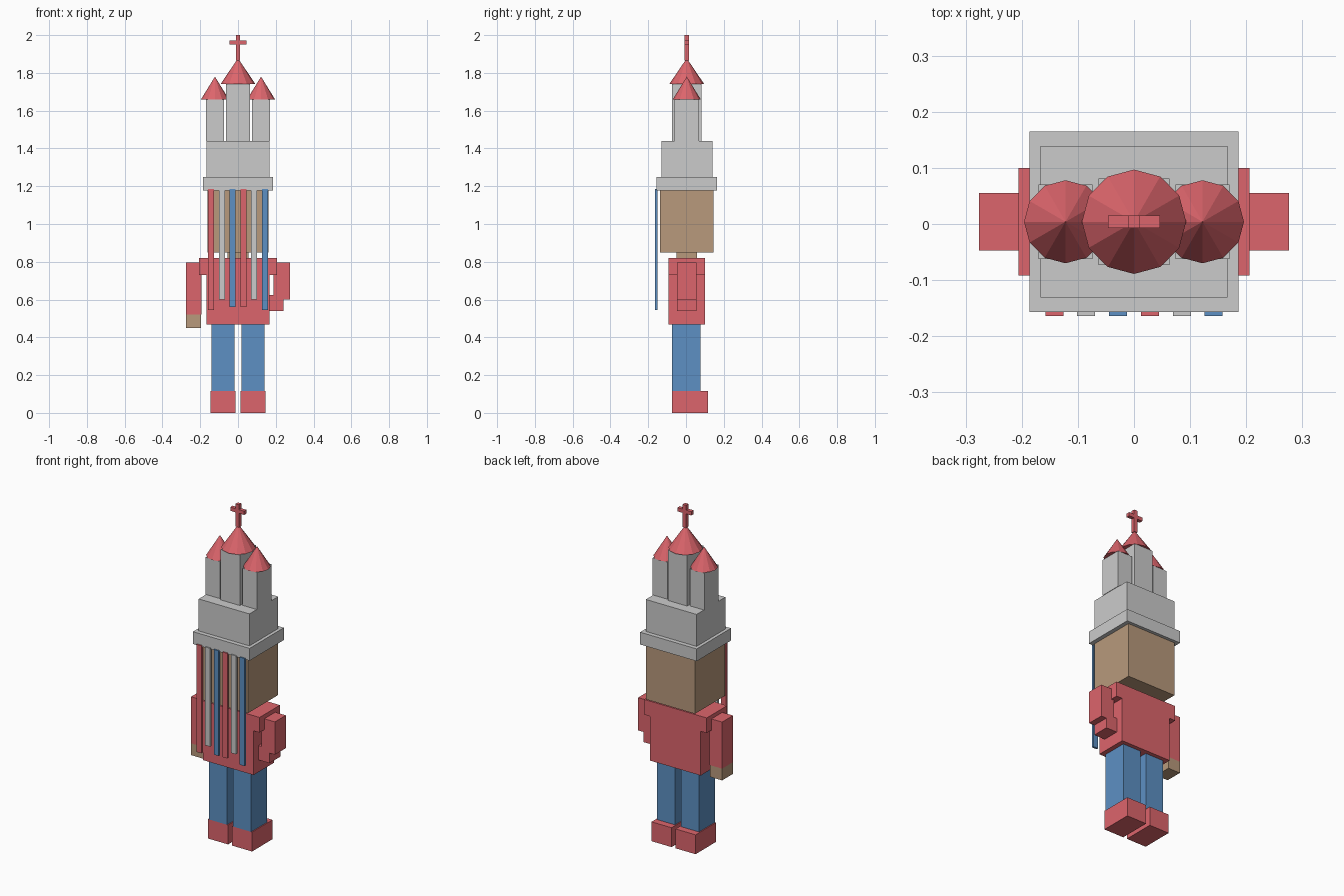
import bpy, bmesh
from mathutils import Matrix, Vector

if "Cube" in bpy.data.objects:
    bpy.data.objects.remove(bpy.data.objects["Cube"])

YC = 0.004  # shared depth centre of body and hat


def material(name, rgb):
    m = bpy.data.materials.new(name)
    m.diffuse_color = (*rgb, 1)
    m.use_nodes = True
    m.node_tree.nodes["Principled BSDF"].inputs["Base Color"].default_value = m.diffuse_color
    return m


RED = material("red", (0.72, 0.13, 0.15))
BLUE = material("blue", (0.11, 0.28, 0.55))
TAN = material("tan", (0.48, 0.32, 0.20))
GREY = None


def finish(name, bm, mat):
    bmesh.ops.recalc_face_normals(bm, faces=bm.faces)
    me = bpy.data.meshes.new(name)
    bm.to_mesh(me)
    bm.free()
    if mat:
        me.materials.append(mat)
    ob = bpy.data.objects.new(name, me)
    bpy.context.collection.objects.link(ob)
    return ob


def box(name, x, y, z, mat=GREY):
    """Box from (min, max) pairs."""
    bm = bmesh.new()
    centre = Vector([(a + b) / 2 for a, b in (x, y, z)])
    size = [b - a for a, b in (x, y, z)]
    bmesh.ops.create_cube(bm, size=1, matrix=Matrix.Translation(centre) @ Matrix.Diagonal((*size, 1)))
    return finish(name, bm, mat)


def slab(name, outline, y, mat=GREY):
    """Front-view outline (x, z) extruded through the depth range y."""
    bm = bmesh.new()
    face = bm.faces.new([bm.verts.new((px, y[0], pz)) for px, pz in outline])
    new = bmesh.ops.extrude_face_region(bm, geom=[face])["geom"]
    bmesh.ops.translate(bm, vec=(0, y[1] - y[0], 0),
                        verts=[v for v in new if isinstance(v, bmesh.types.BMVert)])
    return finish(name, bm, mat)


def cone(name, x, r, z, mat):
    bm = bmesh.new()
    bmesh.ops.create_cone(bm, cap_ends=True, segments=12, radius1=r, radius2=0, depth=z[1] - z[0],
                          matrix=Matrix.Translation((x, YC, sum(z) / 2)))
    return finish(name, bm, mat)


def around(c, half):
    return (c - half, c + half)


# Shoes and trouser legs
for side, s in (("left", -1), ("right", 1)):
    box(f"shoe_{side}", around(s * 0.079, 0.066), (-0.075, 0.117), (0, 0.115), RED)
    box(f"leg_{side}", around(s * 0.079, 0.060), (-0.075, 0.076), (0.115, 0.467), BLUE)

# Jacket with overhanging shoulders
half = [(0.167, 0.467), (0.167, 0.73), (0.206, 0.73), (0.206, 0.82)]
slab("jacket", half + [(-x, z) for x, z in reversed(half)], around(YC, 0.096), RED)

# Straight arm with hand, and bent arm reaching into the jacket
ARM_Y = around(YC, 0.051)
box("straight_sleeve", (-0.276, -0.192), ARM_Y, (0.52, 0.797), RED)
box("hand", (-0.276, -0.196), ARM_Y, (0.45, 0.52), TAN)
slab("bent_sleeve", [(0.276, 0.795), (0.276, 0.60), (0.24, 0.60), (0.24, 0.54),
                     (0.15, 0.54), (0.15, 0.625), (0.188, 0.625), (0.188, 0.795)], ARM_Y, RED)

# Neck and head
box("neck", around(0, 0.055), around(YC, 0.053), (0.82, 0.85), TAN)
box("head", around(0, 0.161), around(YC, 0.142), (0.85, 1.177), TAN)

# Hat: brim and block
box("hat_brim", around(0, 0.186), around(YC, 0.161), (1.177, 1.25))
box("hat_block", around(0, 0.167), around(YC, 0.135), (1.25, 1.44))

# Towers with pointed roofs
for side, x, hx, hy, r, top, tip in (("left", -0.122, 0.048, 0.066, 0.074, 1.66, 1.78),
                                     ("centre", 0, 0.063, 0.077, 0.093, 1.74, 1.877),
                                     ("right", 0.122, 0.048, 0.066, 0.074, 1.66, 1.78)):
    box(f"tower_{side}", around(x, hx), around(YC, hy), (1.44, top))
    cone(f"roof_{side}", x, r, (top, tip), RED)

# Cross finial
box("cross_post", around(0, 0.011), around(YC, 0.011), (1.865, 2.0), RED)
box("cross_bar", around(0, 0.046), around(YC, 0.011), (1.949, 1.971), RED)

# Hanging ribbons in front of the face
ribbons = [(RED, 0.545), (GREY, 0.60), (BLUE, 0.56), (RED, 0.56), (GREY, 0.60), (BLUE, 0.545)]
for i, (mat, bottom) in enumerate(ribbons):
    box(f"ribbon_{i + 1}", around((i - 2.5) * 0.0568, 0.016), (-0.164, -0.151), (bottom, 1.185), mat)
